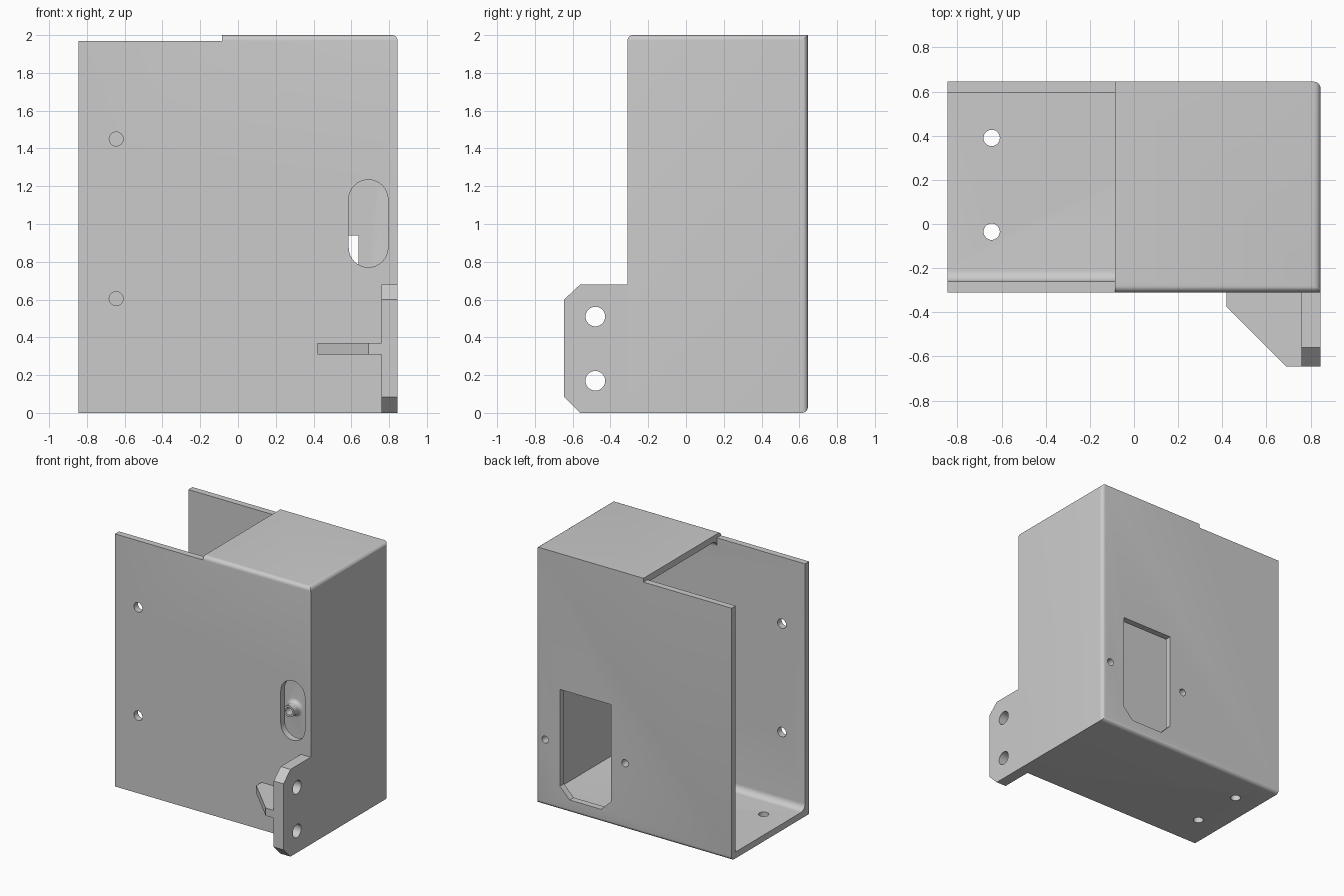
import bpy, bmesh, math
from mathutils import Vector

if "Cube" in bpy.data.objects:
    bpy.data.objects.remove(bpy.data.objects["Cube"], do_unlink=True)

W, FRONT, BACK, H, T = 0.845, -0.31, 0.645, 2.0, 0.05
STEP_X, RIM_Z = -0.085, 1.97

grey = bpy.data.materials.new("plain grey")
grey.use_nodes = True
grey.diffuse_color = (0.6, 0.6, 0.6, 1)
grey.node_tree.nodes["Principled BSDF"].inputs["Base Color"].default_value = (0.6, 0.6, 0.6, 1)


def finish(name, bm):
    bmesh.ops.recalc_face_normals(bm, faces=bm.faces)
    mesh = bpy.data.meshes.new(name)
    bm.to_mesh(mesh)
    bm.free()
    mesh.materials.append(grey)
    ob = bpy.data.objects.new(name, mesh)
    bpy.context.collection.objects.link(ob)
    return ob


def prism_mesh(points, axis, lo, hi):
    """Extrude a 2D outline along an axis; the outline uses the other two axes in order."""
    bm = bmesh.new()
    verts = []
    for a, b in points:
        co = [a, b]
        co.insert("xyz".index(axis), lo)
        verts.append(bm.verts.new(co))
    face = bm.faces.new(verts)
    new = bmesh.ops.extrude_face_region(bm, geom=[face])["geom"]
    shift = Vector([hi - lo if c == axis else 0 for c in "xyz"])
    bmesh.ops.translate(bm, vec=shift, verts=[v for v in new if isinstance(v, bmesh.types.BMVert)])
    return bm


def prism(name, points, axis, lo, hi):
    return finish(name, prism_mesh(points, axis, lo, hi))


def rect(a0, a1, b0, b1):
    return [(a0, b0), (a1, b0), (a1, b1), (a0, b1)]


def arc(cx, cy, r, start, end, n):
    angles = [math.radians(start + (end - start) * i / n) for i in range(n + 1)]
    return [(cx + r * math.cos(t), cy + r * math.sin(t)) for t in angles]


def circle(cx, cy, r):
    return arc(cx, cy, r, 0, 360, 32)[:-1]


def combine(target, other, operation):
    mod = target.modifiers.new("combine", 'BOOLEAN')
    mod.operation, mod.solver, mod.object = operation, 'EXACT', other
    bpy.context.view_layer.objects.active = target
    bpy.ops.object.modifier_apply(modifier=mod.name)
    bpy.data.objects.remove(other, do_unlink=True)


def cut(points, axis, lo, hi):
    combine(body, prism("cutter", points, axis, lo, hi), 'DIFFERENCE')


# Outer block with four rounded edges
bm = prism_mesh(rect(-W, W, FRONT, BACK), 'z', 0, H)


def on(edge, **planes):
    return all(abs(getattr(v.co, k) - p) < 1e-4 for v in edge.verts for k, p in planes.items())


rounded = [e for e in bm.edges if on(e, x=W, y=BACK) or on(e, y=BACK, z=0)
           or on(e, y=FRONT, z=H) or on(e, x=W, z=H)]
bmesh.ops.bevel(bm, geom=rounded, offset=0.03, segments=6, profile=0.5, affect='EDGES')
body = finish("enclosure", bm)

# Cavity, open on the left end, with coved edges along the front wall
y0, y1, z0, z1, r = FRONT + T, BACK - T, T, H - T, 0.05
cavity = ([(y1, z0), (y1, z1)] + arc(y0 + r, z1 - r, r, 90, 180, 8)
          + arc(y0 + r, z0 + r, r, 180, 270, 8))
cut(cavity, 'x', -1, W - T)

# Open top and lowered rim beside the cover
cut(rect(-1, STEP_X, y0, y1), 'z', 1.8, 2.1)
cut(rect(-1, STEP_X, -1, 1), 'z', RIM_Z, 2.1)

# Mounting tab with chamfered corners, and its gusset
c, tip = 0.085, -BACK
tab = [(FRONT + 0.03, 0), (tip + c, 0), (tip, c), (tip, 0.6), (tip + c, 0.68), (FRONT + 0.03, 0.68)]
combine(body, prism("mounting_tab", tab, 'x', 0.76, W), 'UNION')
gusset = [(0.42, FRONT + 0.02), (0.42, -0.375), (0.69, tip), (0.8, tip), (0.8, FRONT + 0.02)]
combine(body, prism("gusset", gusset, 'z', 0.31, 0.37), 'UNION')

# Flared screw bosses inside the back wall
for x in (0.075, 0.765):
    bm = bmesh.new()
    flare = [(0, 0.52), (0.045, 0.52)] + arc(0.075, y1 - 0.03, 0.03, 180, 90, 6) + [(0.075, 0.62), (0, 0.62)]
    verts = [bm.verts.new((x + a, b, 0.515)) for a, b in flare]
    edges = [bm.edges.new(pair) for pair in zip(verts, verts[1:])]
    bmesh.ops.spin(bm, geom=verts + edges, cent=(x, 0, 0.515), axis=(0, 1, 0),
                   angle=math.tau, steps=32)
    bmesh.ops.remove_doubles(bm, verts=bm.verts, dist=1e-4)
    combine(body, finish("screw_boss", bm), 'UNION')
    cut(circle(x, 0.515, 0.028), 'y', 0.4, 0.8)

# Rear window with chamfered lower corners
a, b, low = 0.195, 0.637, 0.1
cut([(a, low + c), (a + c, low), (b - c, low), (b, low + c), (b, 0.94), (a, 0.94)], 'y', 0.55, 0.8)

# Front slot with round ends
slot = arc(0.69, 1.13, 0.104, 0, 180, 16) + arc(0.69, 0.875, 0.104, 180, 360, 16)
cut(slot, 'y', -0.4, -0.2)

# Fixing holes in front wall, floor and tab
for z in (0.605, 1.45):
    cut(circle(-0.645, z, 0.037), 'y', -0.4, -0.2)
for y in (-0.035, 0.39):
    cut(circle(-0.645, y, 0.037), 'z', -0.1, 0.1)
for z in (0.17, 0.51):
    cut(circle(-0.48, z, 0.052), 'x', 0.7, 0.9)

# Smooth curved surfaces, crisp corners
bpy.ops.object.select_all(action='DESELECT')
body.select_set(True)
bpy.context.view_layer.objects.active = body
bpy.ops.object.shade_smooth_by_angle(angle=math.radians(30))
